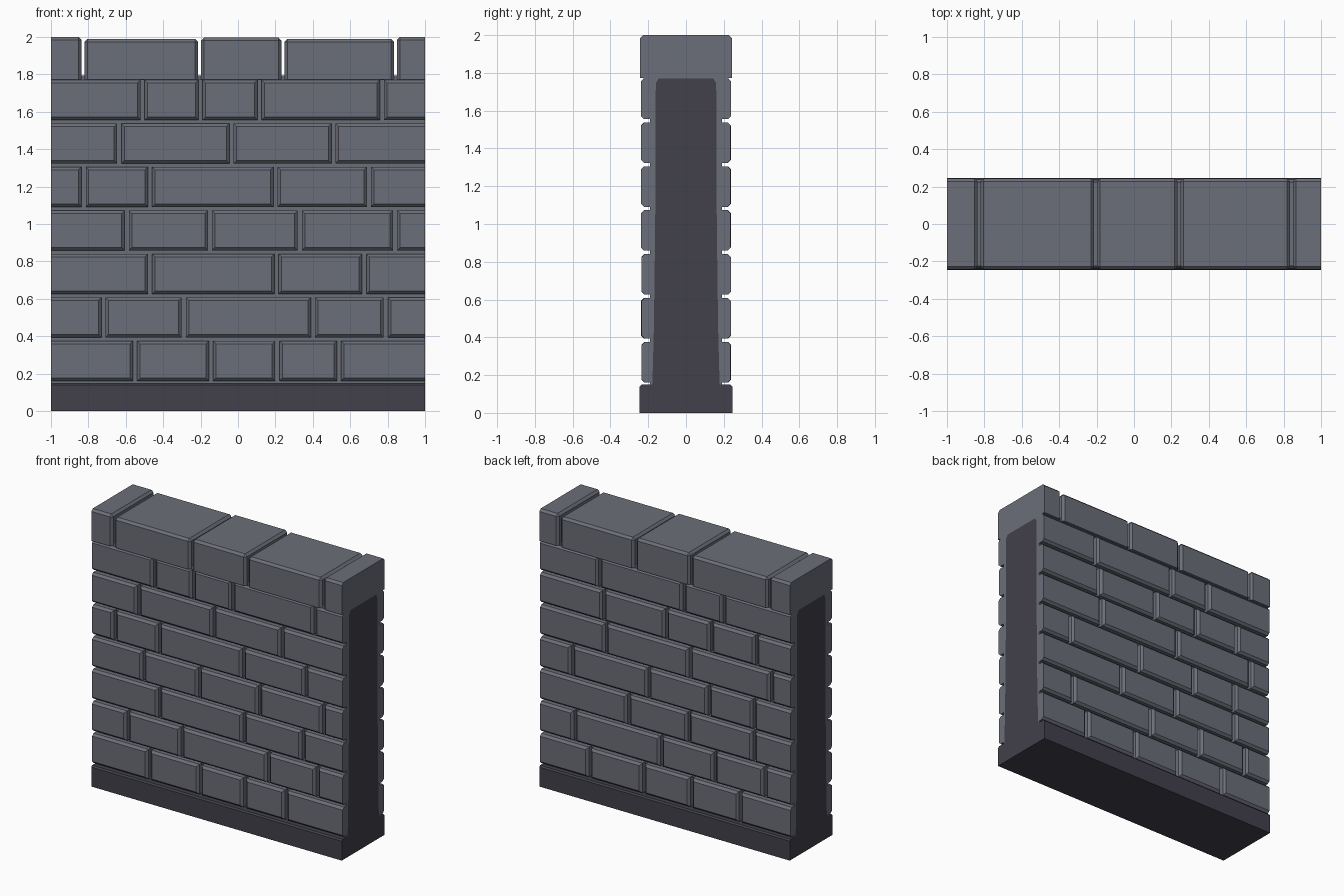
import bpy, bmesh, random

if "Cube" in bpy.data.objects:
    bpy.data.objects.remove(bpy.data.objects["Cube"])
random.seed(4)


def material(name, rgb):
    m = bpy.data.materials.new(name)
    m.diffuse_color = (*rgb, 1)
    m.use_nodes = True
    m.node_tree.nodes["Principled BSDF"].inputs["Base Color"].default_value = m.diffuse_color
    return m


STONE = material("grey stone", (0.147, 0.156, 0.188))
DARK = material("dark mortar", (0.054, 0.051, 0.069))


def finish(bm, name, mat):
    bmesh.ops.recalc_face_normals(bm, faces=bm.faces[:])
    me = bpy.data.meshes.new(name)
    bm.to_mesh(me)
    bm.free()
    me.materials.append(mat)
    ob = bpy.data.objects.new(name, me)
    bpy.context.collection.objects.link(ob)
    return ob


def add_block(bm, lo, hi, bevel, pick):
    """Box from lo to hi; edges whose midpoint passes pick() get a flat chamfer."""
    vs = bmesh.ops.create_cube(bm, size=1)["verts"]
    for v in vs:
        v.co = [(a + b) / 2 + c * (b - a) for a, b, c in zip(lo, hi, v.co)]
    edges = {e for v in vs for e in v.link_edges}
    chosen = []
    for e in edges:
        mid = (e.verts[0].co + e.verts[1].co) / 2
        if abs(mid.x) < 0.999 and pick(mid):      # wall ends stay flush
            chosen.append(e)
    bmesh.ops.bevel(bm, geom=chosen, offset=bevel, segments=1, affect='EDGES', profile=0.5)


def extrude_profile(name, pts, mat):
    """Closed y-z outline stretched along the length of the wall."""
    bm = bmesh.new()
    face = bm.faces.new([bm.verts.new((-1, y, z)) for y, z in pts])
    ext = bmesh.ops.extrude_face_region(bm, geom=[face])["geom"]
    for v in ext:
        if isinstance(v, bmesh.types.BMVert):
            v.co.x = 1
    return finish(bm, name, mat)


# Base plinth with a small top chamfer
extrude_profile("base", [(-.245, 0), (.245, 0), (.245, .14), (.235, .15),
                         (-.235, .15), (-.245, .14)], DARK)

# Dark core, slightly tapered, with clipped top corners
half = [(.178, .15), (.17, .45), (.163, 1.0), (.16, 1.745), (.145, 1.77)]
core = half + [(-y, z) for y, z in reversed(half)]
extrude_profile("core", core, DARK)

# Stone skin over the core: floor of the joints between the bricks
outer = [(.19, .15), (.19, 1.77), (.225, 1.77), (.225, 1.795)]
skin = outer + [(-y, z) for y, z in reversed(outer)] + list(reversed(core))
extrude_profile("joint_skin", skin, STONE)

# Brick joints per course, from the bottom up
FRONT = [(-.55, -.145, .21, .54), (-.72, -.29, .40, .79), (-.47, .205, .675),
         (-.595, -.15, .33, .84), (-.825, -.47, .20, .70), (-.635, -.035, .51),
         (-.51, -.20, .115, .77)]
BACK = [(-.59, -.20, .18, .61), (-.79, -.39, .04, .73), (-.70, -.18, .30),
        (-.70, -.34, .14, .75), (-.84, -.19, .48), (-.72, -.36, .0, .50),
        (-.46, -.14, .53)]
PITCH, GAP = 0.2325, 0.011


def spans(joints, gap):
    cuts = [-1, *joints, 1]
    for a, b in zip(cuts, cuts[1:]):
        yield (a if a == -1 else a + gap), (b if b == 1 else b - gap)


# Brick courses on both faces
for name, side, courses in (("front_bricks", -1, FRONT), ("back_bricks", 1, BACK)):
    bm = bmesh.new()
    for i, joints in enumerate(courses):
        z0 = 0.161 + i * PITCH
        for x0, x1 in spans(joints, GAP):
            depth = random.uniform(.234, .239)
            ys = sorted((side * .18, side * depth))
            add_block(bm, (x0, ys[0], z0), (x1, ys[1], z0 + PITCH - .018), .016,
                      lambda m, d=depth: m.y * side > d - .001)
    finish(bm, name, STONE)

# Cap stones across the full thickness, slightly uneven in height
bm = bmesh.new()
heights = (2.0, 1.99, 1.997, 1.99, 2.0)
for (x0, x1), top in zip(spans((-.828, -.205, .24, .842), .008), heights):
    add_block(bm, (x0, -.244, 1.773), (x1, .244, top), .016, lambda m: m.z > 1.78)
finish(bm, "cap_stones", STONE)
